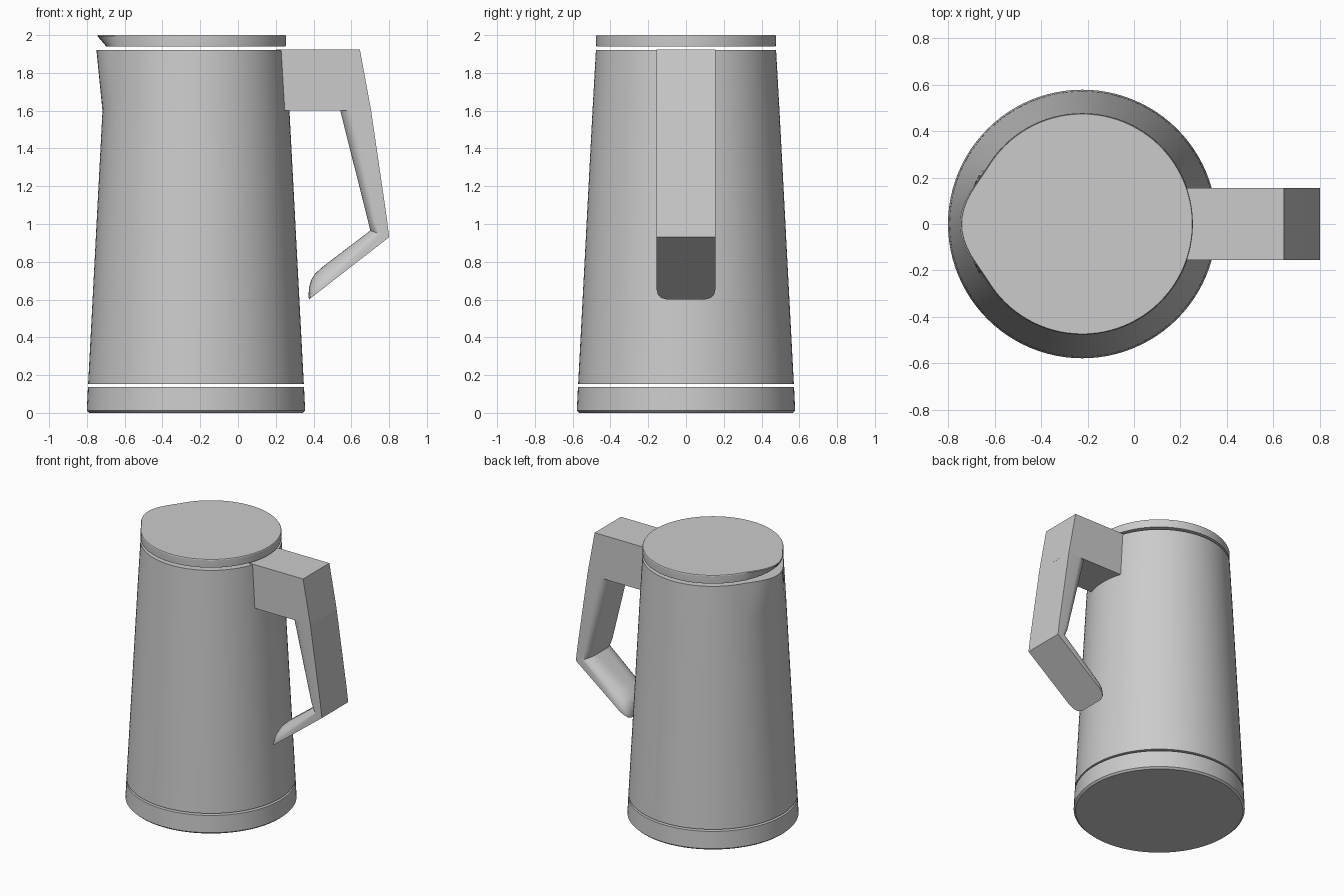
import bpy, bmesh
from math import cos, sin, pi

if "Cube" in bpy.data.objects:
    bpy.data.objects.remove(bpy.data.objects["Cube"])

CX, SEG = -0.2225, 96


def loft(name, rings, angle=0.5):
    """Skin equal-length point rings and cap both ends."""
    bm = bmesh.new()
    rows = [[bm.verts.new(p) for p in ring] for ring in rings]
    n = len(rows[0])
    for a, b in zip(rows, rows[1:]):
        for i in range(n):
            j = (i + 1) % n
            bm.faces.new((a[i], a[j], b[j], b[i]))
    bm.faces.new(rows[0])
    bm.faces.new(rows[-1])
    bmesh.ops.recalc_face_normals(bm, faces=bm.faces)
    me = bpy.data.meshes.new(name)
    bm.to_mesh(me)
    bm.free()
    ob = bpy.data.objects.new(name, me)
    bpy.context.collection.objects.link(ob)
    bpy.ops.object.select_all(action='DESELECT')
    ob.select_set(True)
    bpy.context.view_layer.objects.active = ob
    bpy.ops.object.shade_smooth_by_angle(angle=angle)
    return ob


def round_ring(r, z, lip=0.0):
    """Circle with an optional pouring lip pointing to -x."""
    pts = []
    for i in range(SEG):
        t = 2 * pi * i / SEG
        off = abs(t - pi) / 0.56
        rr = r + (lip * cos(off * pi / 2) ** 2 if off < 1 else 0)
        pts.append((CX + rr * cos(t), rr * sin(t), z))
    return pts


# base ring, tapered body with lip, and lid
loft("base", [round_ring(0.565, 0), round_ring(0.578, 0.012), round_ring(0.572, 0.138)])
loft("body", [round_ring(0.571, 0.152), round_ring(0.495, 1.6)] +
     [round_ring(0.495 - 0.018 * k / 4, 1.6 + 0.08 * k, 0.05 * k / 4) for k in range(1, 5)])
loft("lid", [round_ring(0.475, 1.94), round_ring(0.476, 1.955, 0.012),
             round_ring(0.476, 1.995, 0.046), round_ring(0.473, 2.0, 0.046)])

# square block joining the handle to the body
W = 0.155
block = [(0.2, 1.925), (0.645, 1.925), (0.705, 1.6), (0.2, 1.6)]
loft("handle_mount", [[(x, y, z) for x, z in block] for y in (-W, W)])


def grip_ring(outer, inner, w, c, d):
    """Flat outer face, inner corners rounded by c in width and d in depth."""
    half = [(w, 0)] + [(w - c + c * cos(k * pi / 16), 1 - d + d * sin(k * pi / 16))
                       for k in range(9)]
    prof = half + [(-y, u) for y, u in reversed(half)]
    return [(outer[0] + u * (inner[0] - outer[0]), y,
             outer[1] + u * (inner[1] - outer[1])) for y, u in prof]


# grip: upper arm, elbow, and lower arm ending in a rounded tip
loft("handle_grip", [
    grip_ring((0.704, 1.605), (0.54, 1.605), W, 0.06, 0.42),
    grip_ring((0.788, 1.03), (0.69, 1.01), W, 0.06, 0.42),
    grip_ring((0.80, 0.93), (0.70, 0.965), W, 0.10, 0.6),
    grip_ring((0.50, 0.697), (0.45, 0.775), W, 0.13, 0.9),
    grip_ring((0.44, 0.65), (0.408, 0.737), W, 0.13, 0.9),
    grip_ring((0.41, 0.627), (0.388, 0.705), 0.149, 0.13, 0.9),
    grip_ring((0.387, 0.609), (0.376, 0.665), 0.132, 0.12, 0.9),
    grip_ring((0.376, 0.60), (0.373, 0.615), 0.10, 0.09, 0.9),
])
